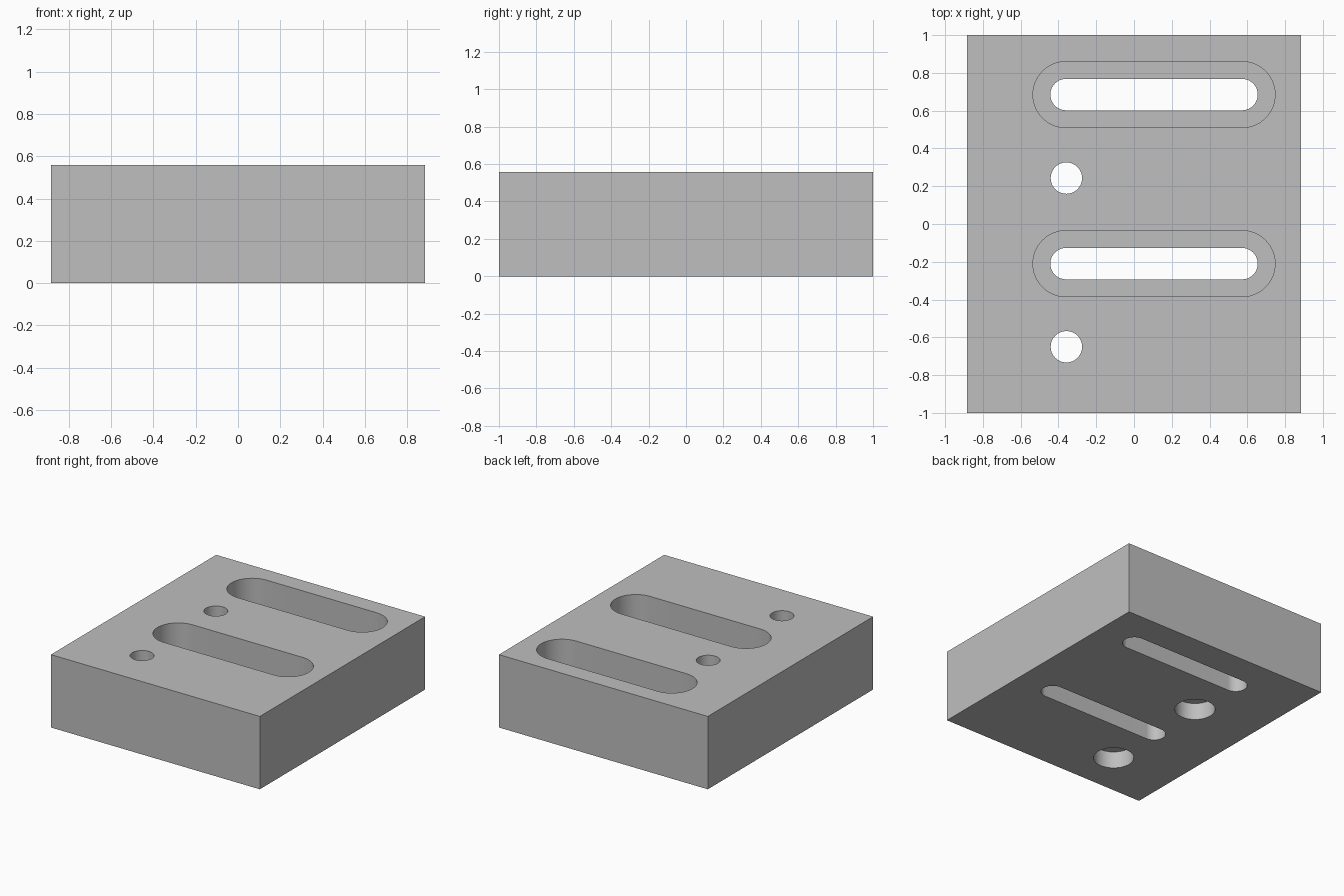
import bpy, bmesh, math

if "Cube" in bpy.data.objects:
    bpy.data.objects.remove(bpy.data.objects["Cube"])

HEIGHT = 0.558
grey = bpy.data.materials.new("plain grey")
grey.diffuse_color = (0.52, 0.52, 0.52, 1)
grey.use_nodes = True
grey.node_tree.nodes["Principled BSDF"].inputs["Base Color"].default_value = grey.diffuse_color


def prism(name, outline, z0, z1):
    """Extrude a closed outline between two heights."""
    bm = bmesh.new()
    face = bm.faces.new([bm.verts.new((x, y, z0)) for x, y in outline])
    ext = bmesh.ops.extrude_face_region(bm, geom=[face])
    verts = [v for v in ext["geom"] if isinstance(v, bmesh.types.BMVert)]
    bmesh.ops.translate(bm, verts=verts, vec=(0, 0, z1 - z0))
    bmesh.ops.recalc_face_normals(bm, faces=bm.faces)
    mesh = bpy.data.meshes.new(name)
    bm.to_mesh(mesh)
    bm.free()
    mesh.materials.append(grey)
    obj = bpy.data.objects.new(name, mesh)
    bpy.context.collection.objects.link(obj)
    return obj


def stadium(xa, xb, y, r, n=32):
    """Rounded slot outline; xa == xb gives a circle."""
    pts = []
    for cx, start in ((xb, -math.pi / 2), (xa, math.pi / 2)):
        last = n if xa != xb else n - 1
        for i in range(last + 1):
            a = start + math.pi * i / n
            pts.append((cx + r * math.cos(a), y + r * math.sin(a)))
    return pts


# Solid block
block = prism("block", [(-0.885, -1), (0.885, -1), (0.885, 1), (-0.885, 1)], 0, HEIGHT)

# Two identical sets: stepped slot open at the top, screw hole counterbored below
cutters = []
for slot_y, hole_y in ((0.685, 0.243), (-0.21, -0.65)):
    cuts = (
        ("slot_recess", -0.36, 0.572, slot_y, 0.175, 0.2, 0.7),
        ("slot_through", -0.36, 0.572, slot_y, 0.083, -0.1, 0.65),
        ("screw_hole", -0.358, -0.358, hole_y, 0.083, -0.05, 0.7),
        ("counterbore", -0.358, -0.358, hole_y, 0.142, -0.1, 0.13),
    )
    for name, xa, xb, y, r, z0, z1 in cuts:
        cutters.append(prism(name + "_cutter", stadium(xa, xb, y, r), z0, z1))

# Cut the block, then bake the result and drop the cutters
for c in cutters:
    mod = block.modifiers.new(c.name, 'BOOLEAN')
    mod.operation = 'DIFFERENCE'
    mod.solver = 'EXACT'
    mod.object = c
    c.hide_render = True
bpy.context.view_layer.objects.active = block
block.select_set(True)
for mod in list(block.modifiers):
    bpy.ops.object.modifier_apply(modifier=mod.name)
for c in cutters:
    bpy.data.objects.remove(c, do_unlink=True)

# Smooth curved walls, crisp edges
bpy.ops.object.shade_smooth_by_angle(angle=math.radians(30))
